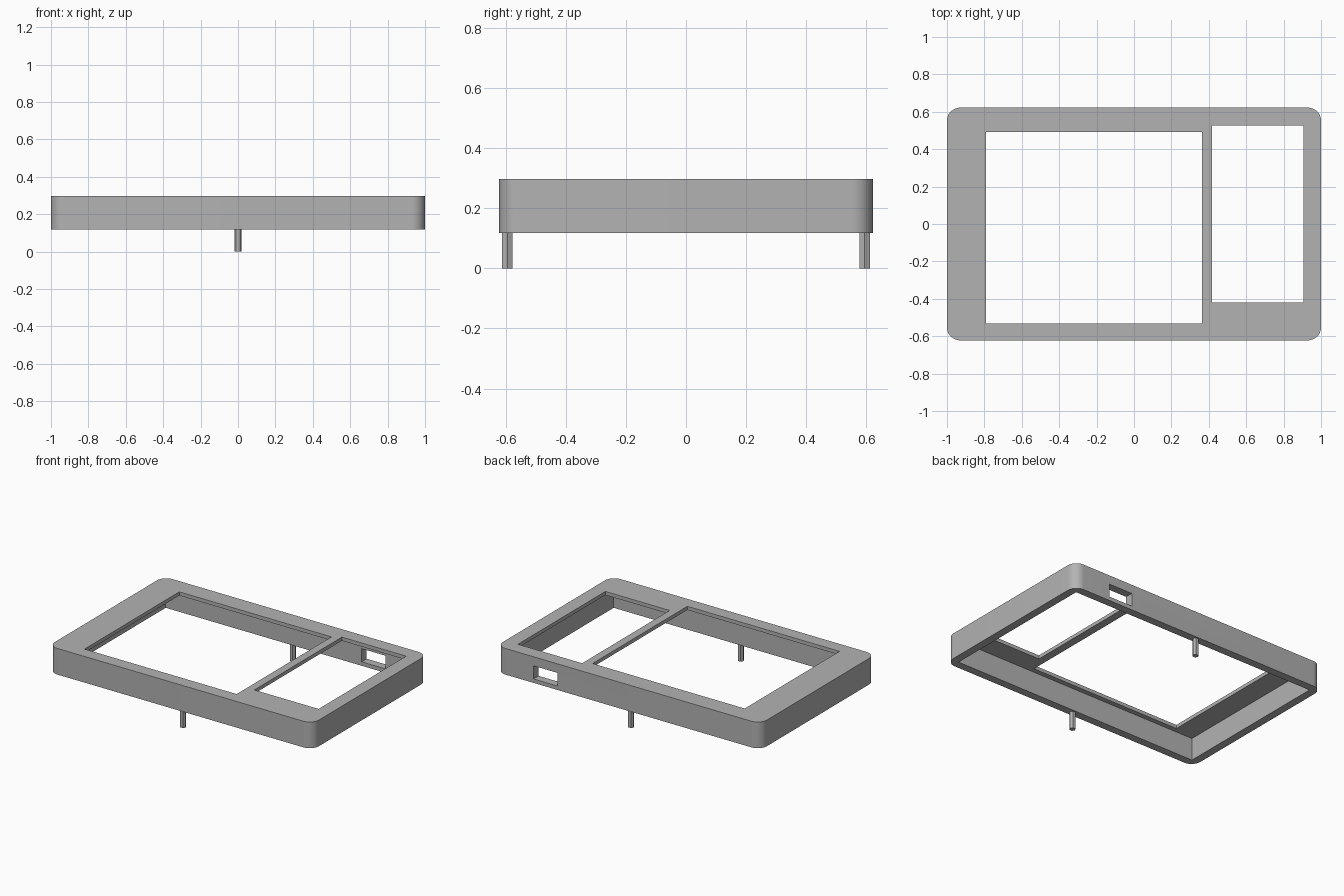
import bpy, bmesh, math
from mathutils import Matrix

cube = bpy.data.objects.get("Cube")
if cube:
    bpy.data.objects.remove(cube, do_unlink=True)

grey = bpy.data.materials.new("plain_grey")
grey.use_nodes = True
colour = (0.45, 0.45, 0.45, 1)
grey.diffuse_color = colour
grey.node_tree.nodes["Principled BSDF"].inputs["Base Color"].default_value = colour


def add_object(name, bm):
    mesh = bpy.data.meshes.new(name)
    bm.to_mesh(mesh)
    bm.free()
    mesh.materials.append(grey)
    obj = bpy.data.objects.new(name, mesh)
    bpy.context.collection.objects.link(obj)
    return obj


def box(name, x, y, z, corner=0):
    """Box between the given limits, with optional rounded upright edges."""
    bm = bmesh.new()
    size = [b - a for a, b in (x, y, z)]
    centre = [(a + b) / 2 for a, b in (x, y, z)]
    bmesh.ops.create_cube(bm, size=1, matrix=Matrix.Translation(centre) @ Matrix.Diagonal((*size, 1)))
    if corner:
        upright = [e for e in bm.edges if abs(e.verts[0].co.z - e.verts[1].co.z) > 0.01]
        bmesh.ops.bevel(bm, geom=upright, offset=corner, segments=12, profile=0.5, affect='EDGES')
    return add_object(name, bm)


def activate(obj):
    bpy.ops.object.select_all(action='DESELECT')
    obj.select_set(True)
    bpy.context.view_layer.objects.active = obj


def cut(target, cutter):
    cutter.hide_render = True
    mod = target.modifiers.new("cut", 'BOOLEAN')
    mod.operation = 'DIFFERENCE'
    mod.solver = 'EXACT'
    mod.object = cutter
    activate(target)
    bpy.ops.object.modifier_apply(modifier=mod.name)
    bpy.data.objects.remove(cutter, do_unlink=True)


# Overall sizes
half_x, half_y = 1.0, 0.622
bottom, top = 0.118, 0.297
wall, plate = 0.055, 0.025
in_x, in_y = half_x - wall, half_y - wall

# Case with rounded corners, open underneath
case = box("case_frame", (-half_x, half_x), (-half_y, half_y), (bottom, top), corner=0.07)
cut(case, box("cavity", (-in_x, in_x), (-in_y, in_y), (0, top - plate)))

# Two windows in the top plate
cut(case, box("large_window", (-0.79, 0.363), (-0.533, 0.493), (0.2, 0.4)))
cut(case, box("small_window", (0.418, 0.905), (-0.42, 0.527), (0.2, 0.4)))

# Port through the back wall
cut(case, box("back_port", (0.54, 0.72), (0.5, 0.7), (0.145, 0.235)))
activate(case)
bpy.ops.object.shade_smooth_by_angle(angle=math.radians(30))

# Six-sided pegs under the middle of the front and back walls
for name, side in (("front_peg", -1), ("back_peg", 1)):
    bm = bmesh.new()
    bmesh.ops.create_cone(bm, cap_ends=True, segments=6, radius1=0.02, radius2=0.02, depth=bottom,
                          matrix=Matrix.Rotation(math.radians(30), 4, 'Z'))
    # Turn the points of the hexagon towards the sides
    if max(v.co.x for v in bm.verts) < 0.0199:
        bmesh.ops.rotate(bm, verts=bm.verts, matrix=Matrix.Rotation(math.radians(30), 3, 'Z'))
    bmesh.ops.translate(bm, verts=bm.verts, vec=(0, side * (half_y - wall / 2), bottom / 2))
    add_object(name, bm)
